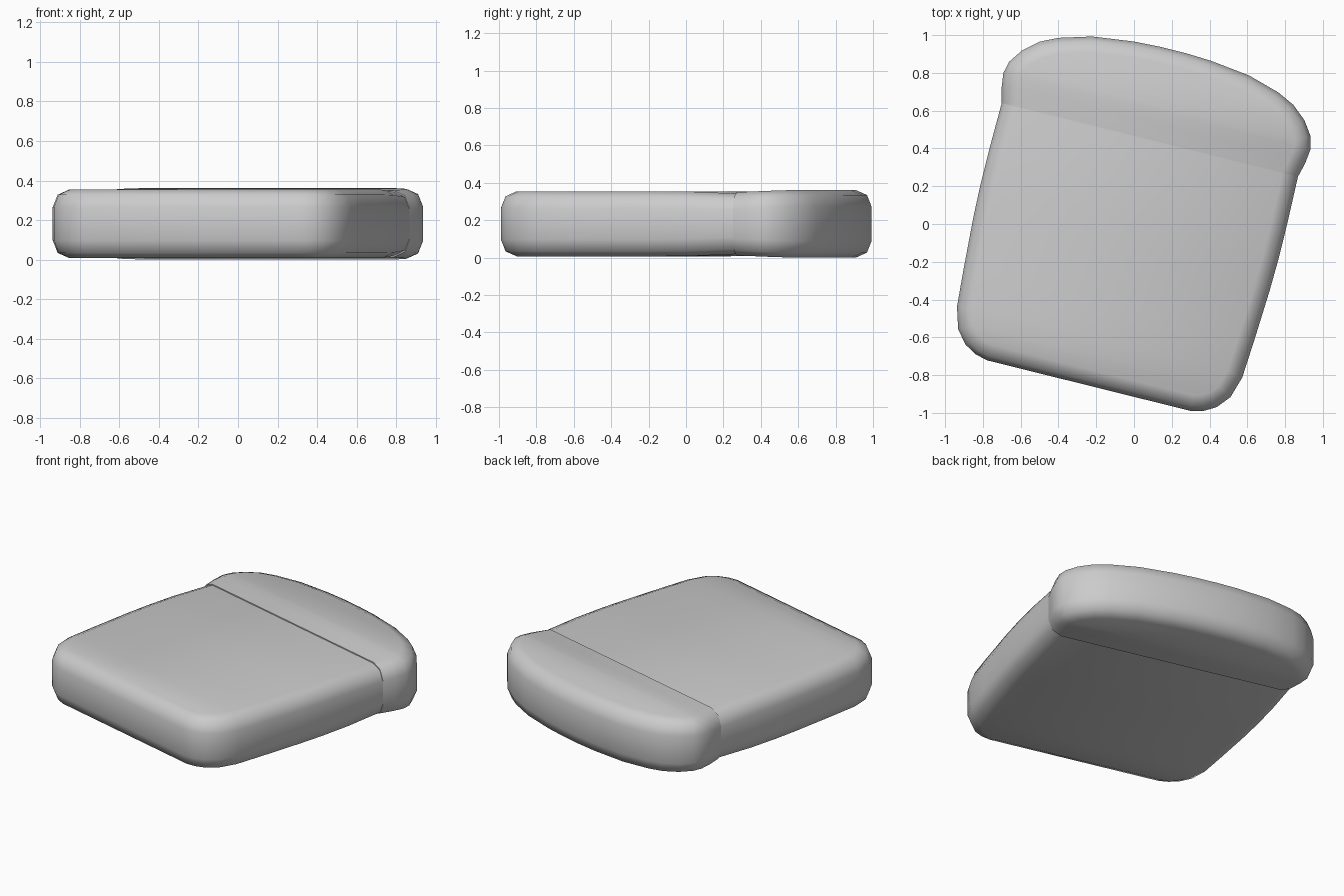
import bpy
import bmesh
import math
from mathutils import Vector, Matrix

cube = bpy.data.objects.get("Cube")
if cube:
    bpy.data.objects.remove(cube, do_unlink=True)

grey = bpy.data.materials.new("plain grey")
grey.use_nodes = True
colour = (0.6, 0.6, 0.6, 1)
grey.diffuse_color = colour
grey.node_tree.nodes["Principled BSDF"].inputs["Base Color"].default_value = colour

SEAM = 0.452
MID = 0.181
TURN = math.radians(-13.95)
# Rounded edge: inset from the outline, drop from the flat surface
EDGE = [(0.085, 0), (0.025, 0.027), (0, 0.09)]


def inset(points, amount):
    """Move a half outline inwards; the seam end slides along the seam."""
    mirror_end = Vector((-points[-1].x, points[-1].y))
    result = []
    for i, p in enumerate(points):
        if i == 0:
            result.append(Vector((p.x - amount, p.y)))
            continue
        after = points[i + 1] if i + 1 < len(points) else mirror_end
        d1 = (p - points[i - 1]).normalized()
        d2 = (after - p).normalized()
        normal = Vector((-(d1 + d2).y, (d1 + d2).x)).normalized()
        if normal.dot(Vector((0, 0.1)) - p) < 0:
            normal = -normal
        result.append(p + normal * amount)
    return result


def make_slab(name, half, height):
    """Build a symmetric rounded slab from one half of its outline."""
    half = [Vector(p) for p in half]
    bm = bmesh.new()
    rings = []
    levels = [(a, d, 1) for a, d in EDGE] + [(a, d, -1) for a, d in reversed(EDGE)]
    for amount, drop, side in levels:
        pts = inset(half, amount)
        whole = pts + [Vector((-p.x, p.y)) for p in reversed(pts)]
        ring = []
        for p in whole:
            # Shallow valley along the seam
            dip = 0.012 * max(0, 1 - abs(p.y - SEAM) / 0.3)
            ring.append(bm.verts.new((p.x, p.y, MID + side * (height - dip - drop))))
        rings.append(ring)
    # Rounded wall, including the hidden end at the seam
    count = len(rings[0])
    for a, b in zip(rings, rings[1:]):
        for i in range(count - 1):
            bm.faces.new((a[i], a[i + 1], b[i + 1], b[i]))
    bm.faces.new([r[0] for r in rings] + [r[-1] for r in reversed(rings)])
    # Top and bottom as strips from side to side
    for ring in (rings[0], rings[-1]):
        for i in range(len(half) - 1):
            bm.faces.new((ring[i], ring[i + 1], ring[-2 - i], ring[-1 - i]))
    bmesh.ops.recalc_face_normals(bm, faces=bm.faces)
    bm.transform(Matrix.Rotation(TURN, 4, "Z") @ Matrix.Translation((-0.026, 0, 0)))
    mesh = bpy.data.meshes.new(name)
    bm.to_mesh(mesh)
    bm.free()
    mesh.materials.append(grey)
    obj = bpy.data.objects.new(name, mesh)
    bpy.context.collection.objects.link(obj)
    bpy.ops.object.select_all(action="DESELECT")
    obj.select_set(True)
    bpy.context.view_layer.objects.active = obj
    bpy.ops.object.shade_smooth_by_angle(angle=math.radians(60))


# Tapered lower part of the slice
make_slab("slice_body", [
    (0.808, SEAM), (0.813, 0.2), (0.813, 0), (0.808, -0.17), (0.792, -0.45),
    (0.778, -0.65), (0.743, -0.766), (0.685, -0.835), (0.623, -0.871),
    (0.556, -0.888)], 0.174)

# Domed upper part, a little wider and thicker
make_slab("slice_top", [
    (0.808, SEAM), (0.828, 0.53), (0.838, 0.61), (0.822, 0.675), (0.77, 0.75),
    (0.692, 0.816), (0.6, 0.86), (0.428, 0.91), (0.21, 0.937), (0.07, 0.944)], 0.181)
